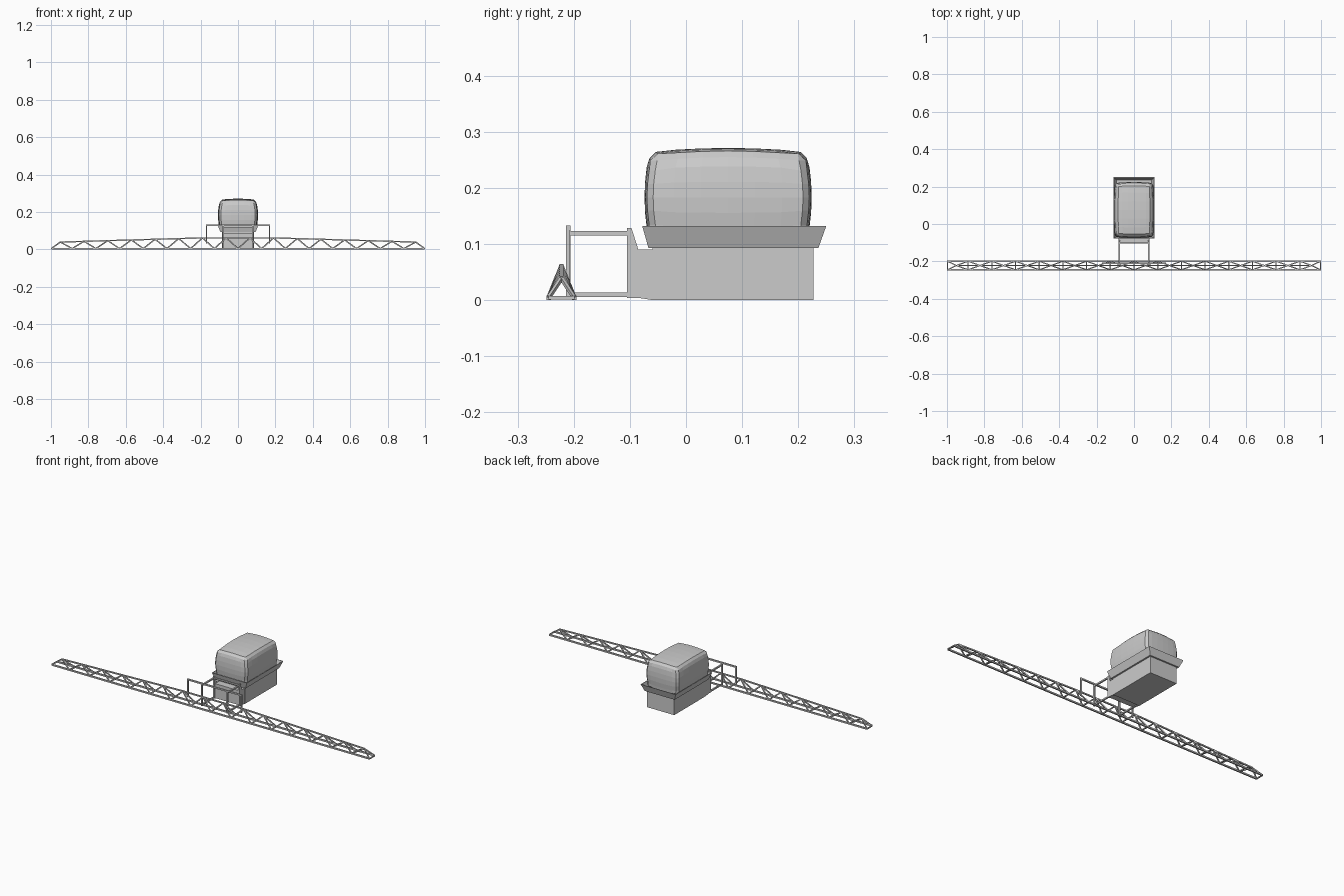
import bpy, bmesh, math
from mathutils import Vector, Matrix

if "Cube" in bpy.data.objects:
    bpy.data.objects.remove(bpy.data.objects["Cube"])


def finish(bm, name):
    bmesh.ops.recalc_face_normals(bm, faces=bm.faces)
    me = bpy.data.meshes.new(name)
    bm.to_mesh(me)
    bm.free()
    ob = bpy.data.objects.new(name, me)
    bpy.context.collection.objects.link(ob)
    return ob


def bar(bm, a, b, w=0.008):
    """Square bar between two points."""
    a, b = Vector(a), Vector(b)
    d = b - a
    x = d.normalized()
    up = Vector((0, 0, 1)) if abs(x.z) < 0.95 else Vector((0, 1, 0))
    y = up.cross(x).normalized()
    z = x.cross(y)
    m = Matrix((x * d.length, y * w, z * w)).transposed().to_4x4()
    m.translation = (a + b) / 2
    bmesh.ops.create_cube(bm, size=1, matrix=m)


def box(bm, lo, hi):
    lo, hi = Vector(lo), Vector(hi)
    m = Matrix.Translation((lo + hi) / 2) @ Matrix.Diagonal((*(hi - lo), 1))
    bmesh.ops.create_cube(bm, size=1, matrix=m)


def extrude_profile(bm, pts, x0, x1):
    """Side profile (y, z) extruded along x."""
    A = [bm.verts.new((x0, y, z)) for y, z in pts]
    B = [bm.verts.new((x1, y, z)) for y, z in pts]
    bm.faces.new(A)
    bm.faces.new(B[::-1])
    for i in range(len(pts)):
        j = (i + 1) % len(pts)
        bm.faces.new((A[i], A[j], B[j], B[i]))


# Tank: bulged box with chamfered edges
bm = bmesh.new()
bmesh.ops.create_cube(bm, size=2)
bmesh.ops.subdivide_edges(bm, edges=bm.edges[:], cuts=5, use_grid_fill=True)
sharp = []
for e in bm.edges:
    on = [i for i in range(3) if all(abs(abs(v.co[i]) - 1) < 1e-4 for v in e.verts)]
    if len(on) == 2:
        sharp.append(e)
for v in bm.verts:
    u, s, w = v.co
    h = max(w, -0.75)
    v.co = (0.107 * u * (1 - 0.04 * s * s - 0.10 * h * h),
            0.075 + 0.149 * s * (1 - 0.03 * u * u - 0.06 * h * h),
            0.183 + 0.088 * w * (1 - 0.06 * u * u - 0.08 * s * s))
bmesh.ops.bevel(bm, geom=sharp, offset=0.011, segments=1, affect='EDGES')
finish(bm, "tank")

# Flared tray around the tank foot
bm = bmesh.new()
t = 0.003
rings = []
for hx, y0, y1, z in ((0.094, -0.067, 0.236, 0.093), (0.11, -0.078, 0.25, 0.132),
                      (0.11 - t, -0.078 + t, 0.25 - t, 0.132),
                      (0.094, -0.067, 0.236, 0.10)):
    rings.append([bm.verts.new(c) for c in
                  ((-hx, y0, z), (hx, y0, z), (hx, y1, z), (-hx, y1, z))])
for a, b in zip(rings, rings[1:]):
    for i in range(4):
        j = (i + 1) % 4
        bm.faces.new((a[i], a[j], b[j], b[i]))
bm.faces.new(rings[0])
bm.faces.new(rings[-1])
finish(bm, "tray")

# Base body
bm = bmesh.new()
box(bm, (-0.085, -0.06, 0), (0.085, 0.227, 0.094))
finish(bm, "base_body")

# Front housing with tapered side cheeks
bm = bmesh.new()
box(bm, (-0.076, -0.1, 0.006), (0.076, -0.05, 0.088))
for s in (-1, 1):
    extrude_profile(bm, [(-0.105, 0.004), (-0.085, 0.004), (-0.06, 0.0), (-0.06, 0.09),
                         (-0.085, 0.09), (-0.097, 0.128), (-0.105, 0.128)],
                    s * 0.074, s * 0.084)
bar(bm, (-0.08, -0.101, 0.12), (0.08, -0.101, 0.12))
finish(bm, "front_housing")

# Boom carrier frame
bm = bmesh.new()
for s in (-1, 1):
    bar(bm, (s * 0.08, -0.21, 0.119), (s * 0.08, -0.1, 0.119))
    bar(bm, (s * 0.08, -0.20, 0.009), (s * 0.08, -0.1, 0.009))
    bar(bm, (s * 0.08, -0.21, 0.004), (s * 0.08, -0.21, 0.13))
    bar(bm, (s * 0.168, -0.21, 0.03), (s * 0.168, -0.21, 0.13), 0.007)
bar(bm, (-0.171, -0.21, 0.129), (0.171, -0.21, 0.129))
finish(bm, "boom_carrier_frame")

# Triangular lattice boom, tapering outwards
YC, HALF, N = -0.222, 0.023, 15


def top_z(x):
    return 0.061 - 0.022 * min(1, max(0, (abs(x) - 0.2) / 0.75))


def top(i):
    x = -0.95 + 1.9 * i / N
    return Vector((x, YC, top_z(x)))


def bottom(i, s):
    x = -0.95 + 1.9 * (i - 0.5) / N
    return Vector((max(-0.998, min(0.998, x)), YC + s * HALF, 0.004))


bm = bmesh.new()
for i in range(N):
    bar(bm, top(i), top(i + 1), 0.007)
for s in (-1, 1):
    bar(bm, bottom(0, s), bottom(N + 1, s), 0.008)
    for i in range(N + 1):
        bar(bm, bottom(i, s), top(i), 0.006)
        bar(bm, top(i), bottom(i + 1, s), 0.006)
for i in range(N + 2):
    bar(bm, bottom(i, -1), bottom(i, 1), 0.006)
finish(bm, "spray_boom")
